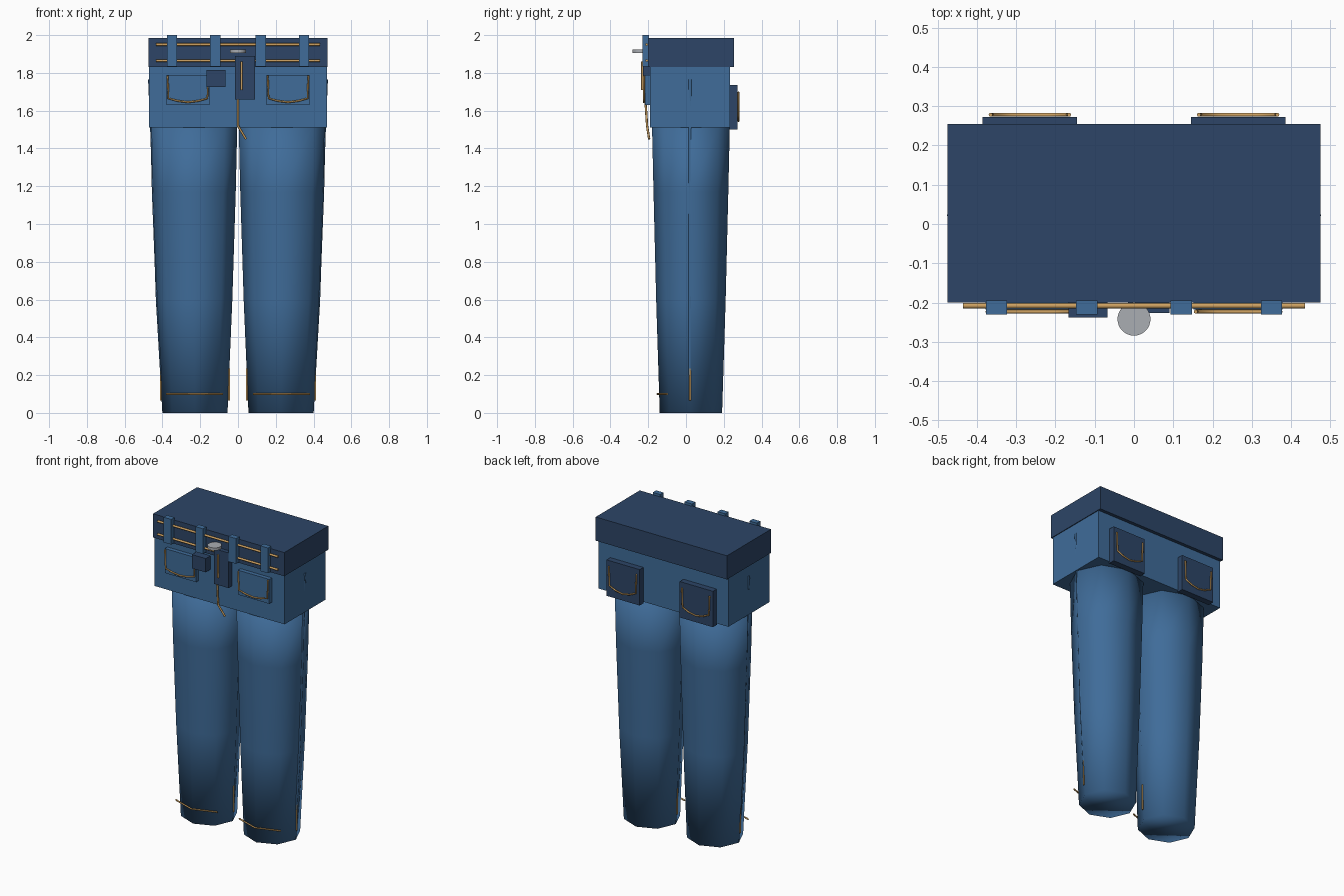
import bpy
import bmesh
from math import cos, sin, pi

cube = bpy.data.objects.get("Cube")
if cube:
    bpy.data.objects.remove(cube, do_unlink=True)


def material(name, color):
    m = bpy.data.materials.new(name)
    m.use_nodes = True
    m.diffuse_color = (*color, 1)
    bsdf = m.node_tree.nodes["Principled BSDF"]
    bsdf.inputs["Base Color"].default_value = (*color, 1)
    bsdf.inputs["Roughness"].default_value = 0.8
    return m


BLUE = material("denim blue", (0.05, 0.15, 0.32))
NAVY = material("dark denim", (0.026, 0.06, 0.135))
TAN = material("tan thread", (0.62, 0.36, 0.12))
GREY = material("grey metal", (0.4, 0.42, 0.45))


def finish(bm, name, mat, smooth=False):
    bmesh.ops.recalc_face_normals(bm, faces=bm.faces)
    for f in bm.faces:
        f.smooth = smooth
    me = bpy.data.meshes.new(name)
    bm.to_mesh(me)
    bm.free()
    me.materials.append(mat)
    ob = bpy.data.objects.new(name, me)
    bpy.context.collection.objects.link(ob)
    return ob


def box(name, xs, ys, zs, mat):
    """Box given by its (low, high) extent on each axis."""
    bm = bmesh.new()
    bmesh.ops.create_cube(bm, size=1)
    for v in bm.verts:
        for i, (lo, hi) in enumerate((xs, ys, zs)):
            v.co[i] = hi if v.co[i] > 0 else lo
    return finish(bm, name, mat)


def thread(name, points, radius=0.006, mat=TAN):
    """Round tube through the points."""
    cu = bpy.data.curves.new(name, "CURVE")
    cu.dimensions = "3D"
    cu.bevel_depth = radius
    cu.bevel_resolution = 2
    cu.use_fill_caps = True
    sp = cu.splines.new("POLY")
    sp.points.add(len(points) - 1)
    for p, co in zip(sp.points, points):
        p.co = (*co, 1)
    cu.materials.append(mat)
    ob = bpy.data.objects.new(name, cu)
    bpy.context.collection.objects.link(ob)
    return ob


def pocket_stitch(name, x, y, half, top, low, tip):
    """U-shaped stitch with a shallow pointed bottom."""
    thread(name, [(x - half, y, top), (x - half + 0.005, y, low),
                  (x - half * 0.5, y, (low + 2 * tip) / 3), (x, y, tip),
                  (x + half * 0.5, y, (low + 2 * tip) / 3),
                  (x + half - 0.005, y, low), (x + half, y, top)], 0.005)


# Leg sections: height, centre x, half width, half depth
SECTIONS = [(0, 0.228, 0.1725, 0.165), (0.6, 0.232, 0.202, 0.184),
            (1.17, 0.234, 0.222, 0.198), (1.52, 0.234, 0.23, 0.206)]
LEG_Y = 0.026


def leg(name, side, sides=8):
    bm = bmesh.new()
    rings = []
    for z, cx, rx, ry in SECTIONS:
        angles = [2 * pi * i / sides for i in range(sides)]
        rings.append([bm.verts.new((side * cx + rx * cos(a), LEG_Y + ry * sin(a), z))
                      for a in angles])
    for a, b in zip(rings, rings[1:]):
        for i in range(sides):
            j = (i + 1) % sides
            bm.faces.new((a[i], a[j], b[j], b[i]))
    bm.faces.new(rings[0])
    bm.faces.new(rings[-1])
    finish(bm, name, BLUE, smooth=True)


# Hips and waistband
box("hips", (-0.47, 0.47), (-0.19, 0.233), (1.51, 1.84), BLUE)
box("waistband", (-0.475, 0.475), (-0.2, 0.255), (1.83, 1.985), NAVY)
for label, z in (("upper", 1.95), ("lower", 1.865)):
    thread(label + "_waist_stitch", [(-0.435, -0.208, z), (0.435, -0.208, z)], 0.007)
for i, x in enumerate((-0.35, -0.12, 0.12, 0.35)):
    box(f"belt_loop_{i + 1}", (x - 0.027, x + 0.027), (-0.23, -0.195), (1.835, 2.0), BLUE)

# Legs, pockets, seams and hems, one set for each side
for label, s in (("left", 1), ("right", -1)):
    leg(label + "_leg", s)

    px = 0.265 * s
    box(label + "_front_pocket", (px - 0.113, px + 0.113), (-0.217, -0.185), (1.63, 1.79), BLUE)
    pocket_stitch(label + "_front_pocket_stitch", px, -0.223, 0.108, 1.785, 1.665, 1.645)
    box(label + "_back_pocket", (px - 0.12, px + 0.12), (0.23, 0.272), (1.5, 1.735), NAVY)
    pocket_stitch(label + "_back_pocket_stitch", px, 0.278, 0.1, 1.7, 1.575, 1.545)

    thread(label + "_side_seam", [(s * 0.466, 0.022, 1.765), (s * 0.455, 0.022, 1.5),
                                  (s * 0.425, 0.022, 0.6), (s * 0.402, 0.022, 0.2)],
           0.01, BLUE)
    thread(label + "_hem_stitch", [(s * 0.08, -0.1, 0.1), (s * 0.23, -0.152, 0.1),
                                   (s * 0.38, -0.1, 0.1)], 0.005)
    for where, x in (("outer", 0.409), ("inner", 0.047)):
        thread(f"{label}_{where}_hem_stitch",
               [(s * x, 0.022, 0.065), (s * x, 0.022, 0.235)], 0.005)

# Coin pocket and fly
box("coin_pocket", (-0.167, -0.067), (-0.238, -0.19), (1.725, 1.815), NAVY)
box("fly", (-0.015, 0.09), (-0.227, -0.185), (1.66, 1.89), NAVY)
thread("fly_stitch", [(0.018, -0.232, 1.71), (0.018, -0.232, 1.86)])
thread("crotch_stitch", [(0, -0.216, 1.67), (0, -0.206, 1.52), (0.042, -0.195, 1.45)])

# Waist button, a flat disc
bm = bmesh.new()
bmesh.ops.create_cone(bm, cap_ends=True, segments=32, radius1=0.042, radius2=0.042, depth=0.018)
bmesh.ops.translate(bm, verts=bm.verts, vec=(0, -0.242, 1.915))
finish(bm, "button", GREY)
